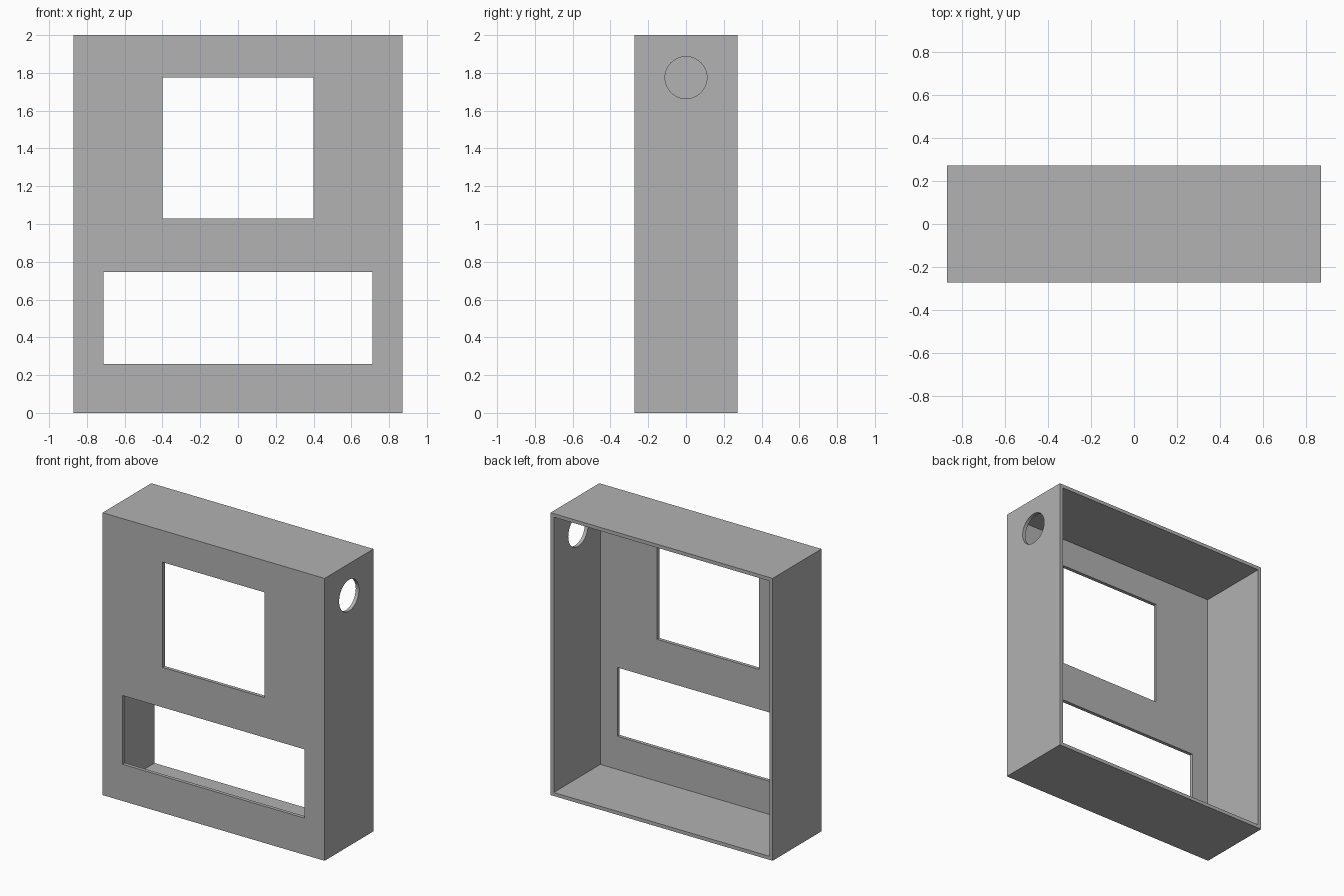
import bpy
import math

cube = bpy.data.objects.get("Cube")
if cube:
    bpy.data.objects.remove(cube, do_unlink=True)

# Overall size and wall thickness
W, D, H = 1.74, 0.546, 2.0
T = 0.025

grey = bpy.data.materials.new("plain_grey")
grey.use_nodes = True
colour = (0.445, 0.445, 0.445, 1)
grey.diffuse_color = colour
grey.node_tree.nodes["Principled BSDF"].inputs["Base Color"].default_value = colour


def box(name, x, y, z):
    """Box from (min, max) pairs on each axis."""
    pairs = (x, y, z)
    bpy.ops.mesh.primitive_cube_add(size=1, location=[(a + b) / 2 for a, b in pairs])
    ob = bpy.context.object
    ob.name = name
    ob.scale = [b - a for a, b in pairs]
    bpy.ops.object.transform_apply(location=True, rotation=False, scale=True)
    ob.data.materials.clear()
    ob.data.materials.append(grey)
    return ob


def cut(target, cutter):
    """Subtract the cutter from the target, then discard it."""
    cutter.hide_render = True
    mod = target.modifiers.new("cut", "BOOLEAN")
    mod.operation = "DIFFERENCE"
    mod.solver = "EXACT"
    mod.object = cutter
    bpy.ops.object.select_all(action="DESELECT")
    target.select_set(True)
    bpy.context.view_layer.objects.active = target
    bpy.ops.object.modifier_apply(modifier=mod.name)
    bpy.data.objects.remove(cutter, do_unlink=True)


# Housing block, hollowed out from the open back
housing = box("housing", (-W / 2, W / 2), (-D / 2, D / 2), (0, H))
cut(housing, box("cavity", (-W / 2 + T, W / 2 - T), (-D / 2 + T, D), (T, H - T)))

# Openings in the front panel: screen window above, wide slot below
front = (-D / 2 - 0.1, -D / 2 + 0.1)
cut(housing, box("window_cutter", (-0.4, 0.4), front, (1.03, 1.775)))
cut(housing, box("slot_cutter", (-0.712, 0.712), front, (0.26, 0.747)))

# Round hole through the left wall
bpy.ops.mesh.primitive_cylinder_add(
    vertices=64, radius=0.111, depth=0.2,
    location=(W / 2, 0, 1.775), rotation=(0, math.pi / 2, 0))
hole = bpy.context.object
hole.name = "hole_cutter"
hole.data.materials.append(grey)
cut(housing, hole)

housing.select_set(True)
bpy.context.view_layer.objects.active = housing
bpy.ops.object.shade_smooth_by_angle(angle=math.radians(30))
